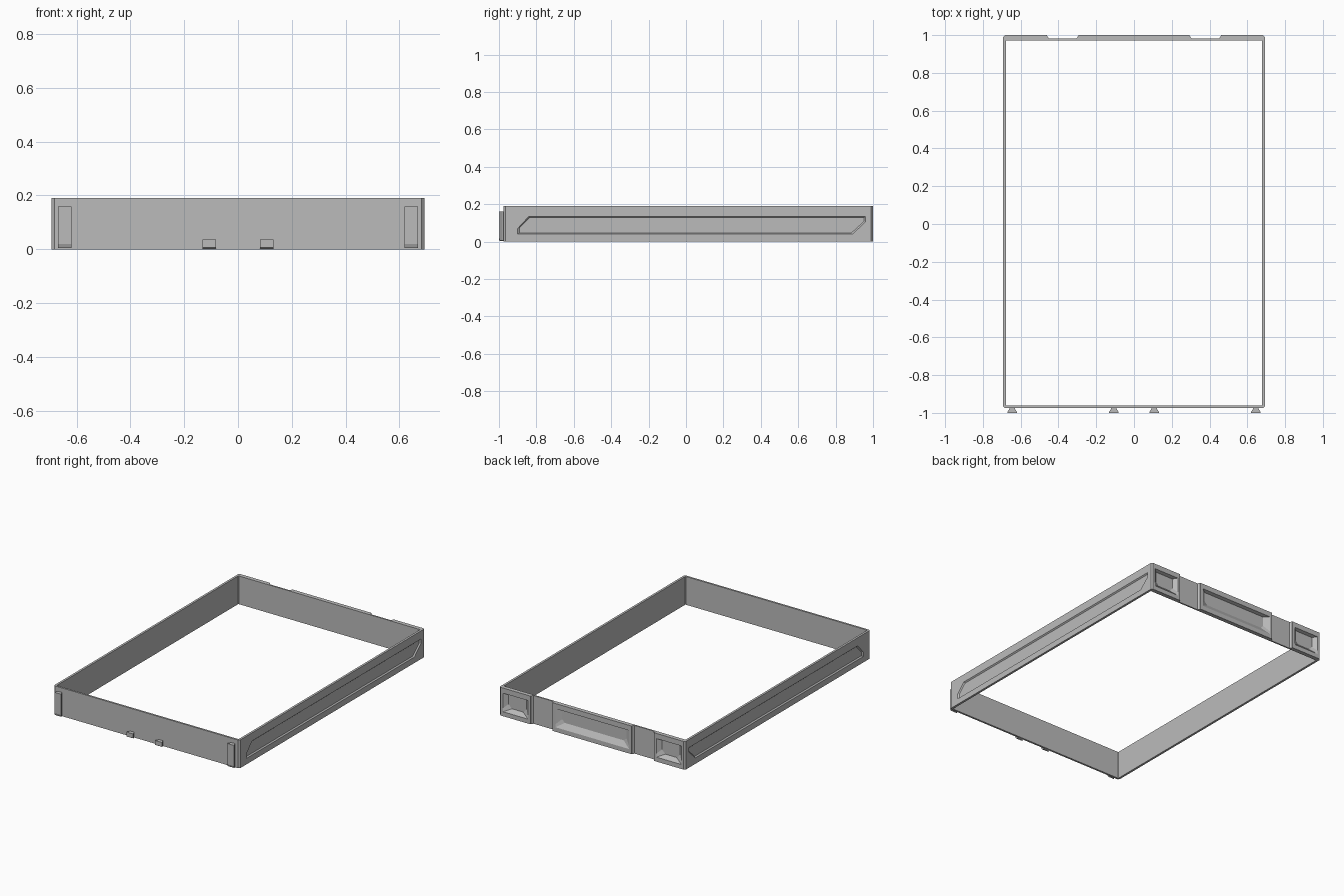
import bpy
import bmesh

cube = bpy.data.objects.get("Cube")
if cube:
    bpy.data.objects.remove(cube)

grey = bpy.data.materials.new("plain grey")
grey.use_nodes = True
GREY = (0.5, 0.5, 0.5, 1)
grey.diffuse_color = GREY
grey.node_tree.nodes["Principled BSDF"].inputs["Base Color"].default_value = GREY

H, W, FRONT, BACK = 0.19, 0.693, -0.975, 1.0


def loft(name, rings):
    """Solid skinned through rings that have equal point counts."""
    bm = bmesh.new()
    loops = [[bm.verts.new(p) for p in r] for r in rings]
    n = len(loops[0])
    bm.faces.new(loops[0])
    bm.faces.new(loops[-1])
    for a, b in zip(loops, loops[1:]):
        for i in range(n):
            j = (i + 1) % n
            bm.faces.new((a[i], a[j], b[j], b[i]))
    bmesh.ops.recalc_face_normals(bm, faces=bm.faces)
    me = bpy.data.meshes.new(name)
    bm.to_mesh(me)
    bm.free()
    me.materials.append(grey)
    ob = bpy.data.objects.new(name, me)
    bpy.context.collection.objects.link(ob)
    return ob


def chamfered(x0, x1, y0, y1, c):
    """Outline of a rectangle with cut corners."""
    return [(x0 + c, y0), (x1 - c, y0), (x1, y0 + c), (x1, y1 - c),
            (x1 - c, y1), (x0 + c, y1), (x0, y1 - c), (x0, y0 + c)]


def slab(name, outline, z0, z1):
    return loft(name, [[(x, y, z) for x, y in outline] for z in (z0, z1)])


def cut(target, cutter):
    mod = target.modifiers.new("cut", "BOOLEAN")
    mod.operation, mod.solver, mod.object = "DIFFERENCE", "EXACT", cutter
    bpy.context.view_layer.objects.active = target
    bpy.ops.object.modifier_apply(modifier=mod.name)
    bpy.data.objects.remove(cutter)


# Rectangular frame, with a thicker back wall
frame = slab("frame", chamfered(-W, W, FRONT, BACK, 0.01), 0, H)
cut(frame, slab("opening", chamfered(-W + 0.015, W - 0.015, FRONT + 0.013, 0.972, 0.003), -0.1, H + 0.1))

# Long shallow panel sunk in each side
outer = [(-0.90, 0.04), (0.89, 0.04), (0.96, 0.105), (0.96, 0.135), (-0.84, 0.135), (-0.90, 0.07)]
inner = [(-0.89, 0.047), (0.885, 0.047), (0.952, 0.108), (0.952, 0.128), (-0.836, 0.128), (-0.89, 0.073)]
for s in (-1, 1):
    cut(frame, loft("side_panel", [[(s * d, y, z) for y, z in ring] for d, ring in
                                   ((W + 0.02, outer), (W, outer), (W - 0.008, inner))]))


# Sloped pockets in the back wall
def pocket(x0, x1, z0, z1, m, c):
    rim = [(x0, z0), (x1, z0), (x1, z0 + c), (x1, z1), (x0, z1), (x0, z0 + c)]
    floor = [(x0 + m + c, z0 + m), (x1 - m - c, z0 + m), (x1 - m, z0 + m + c),
             (x1 - m, z1 - 0.006), (x0 + m, z1 - 0.006), (x0 + m, z0 + m + c)]
    cut(frame, loft("pocket", [[(x, y, z) for x, z in ring] for y, ring in
                               ((BACK + 0.02, rim), (BACK, rim), (0.977, floor))]))


pocket(-0.275, 0.275, 0.03, 0.155, 0.035, 0.02)
pocket(0.48, 0.665, 0.03, 0.155, 0.025, 0.025)
pocket(-0.665, -0.48, 0.03, 0.155, 0.025, 0.025)

# Full-height slots in the back wall
for s in (-1, 1):
    slot = [(0.295, 1.02), (0.295, 0.995), (0.305, 0.982), (0.45, 0.982), (0.46, 0.995), (0.46, 1.02)]
    cut(frame, slab("slot", [(s * x, y) for x, y in slot], -0.1, H + 0.1))


# Dovetail lugs on the front wall
def lug(name, x, z0, z1, tip):
    def ring(y, w, low):
        return [(x - w, y, low), (x + w, y, low), (x + w, y, z1), (x - w, y, z1)]
    loft(name, [ring(FRONT + 0.004, 0.014, z0), ring(FRONT - 0.006, 0.016, z0),
                ring(-0.994, 0.025, z0), ring(-1.0, 0.025, z0 + tip)])


for side, s in (("right", -1), ("left", 1)):
    lug(side + "_corner_lug", s * 0.645, 0.005, 0.16, 0.015)
    lug(side + "_small_lug", s * 0.107, 0.003, 0.036, 0.004)
